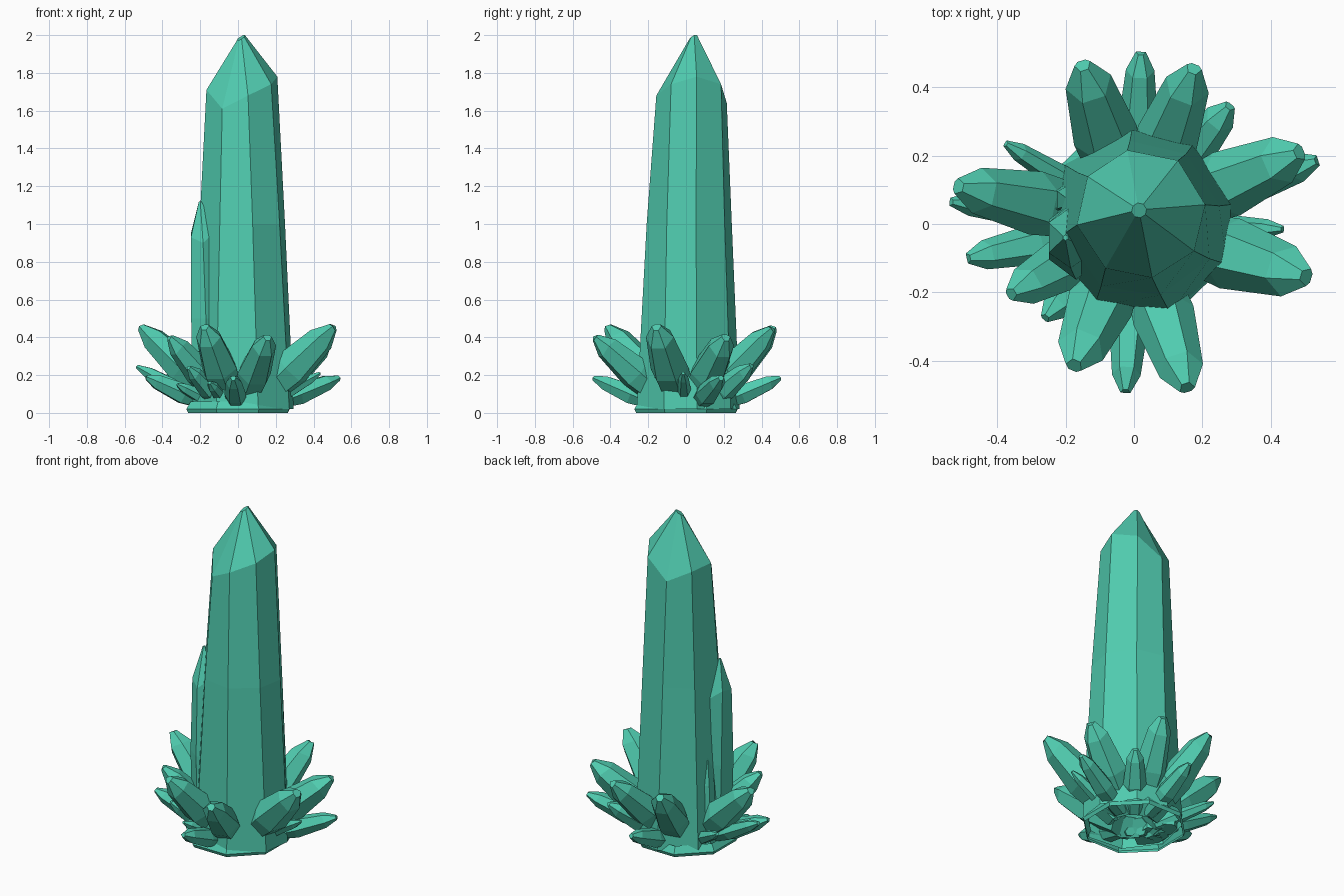
import bpy, bmesh, math
from mathutils import Vector

if "Cube" in bpy.data.objects:
    bpy.data.objects.remove(bpy.data.objects["Cube"])

teal = bpy.data.materials.new("teal crystal")
teal.diffuse_color = (0.08, 0.60, 0.43, 1)
teal.use_nodes = True
teal.node_tree.nodes["Principled BSDF"].inputs["Base Color"].default_value = teal.diffuse_color


def loft(name, rings, bottom=True, top=True):
    """Skin a list of equal-sized point rings and cap the chosen ends."""
    bm = bmesh.new()
    rows = [[bm.verts.new(p) for p in ring] for ring in rings]
    n = len(rows[0])
    for a, b in zip(rows, rows[1:]):
        for i in range(n):
            j = (i + 1) % n
            bm.faces.new((a[i], a[j], b[j], b[i]))
    if bottom:
        bm.faces.new(rows[0][::-1])
    if top:
        bm.faces.new(rows[-1])
    me = bpy.data.meshes.new(name)
    bm.to_mesh(me)
    bm.free()
    me.materials.append(teal)
    ob = bpy.data.objects.new(name, me)
    bpy.context.collection.objects.link(ob)
    return ob


def ring(cx, cy, r, zs, angles, stretch=1):
    """Polygon with corners at the given angles; zs is one height or one per corner."""
    if not isinstance(zs, (list, tuple)):
        zs = [zs] * len(angles)
    return [(cx + r * math.cos(math.radians(a)),
             cy + stretch * r * math.sin(math.radians(a)), z)
            for a, z in zip(angles, zs)]


def shard(name, base, tip, r, n=6):
    """Small crystal: narrow root, wide waist, shoulder and blunt slanted tip."""
    base, tip = Vector(base), Vector(tip)
    d = tip - base
    length = d.length
    d.normalize()
    side = d.cross(Vector((0, 0, 1))).normalized()
    up = side.cross(d)
    rings = []
    for t, k, slant in ((0, 0.72, 0), (0.46, 1.0, 0), (0.85, 0.72, 0.12), (1, 0.25, 0.06)):
        pts = []
        for i in range(n):
            a = -math.tau * i / n
            off = slant * r * math.cos(2 * a)
            p = (base + d * (length * t + off)
                 + (side * math.cos(a) + up * math.sin(a)) * r * k)
            p.z = max(p.z, 0.01)
            pts.append(p)
        rings.append([pts[0]] + pts[:0:-1])
    return loft(name, rings)


# Main column, open below, with an uneven shoulder and an off-centre point
low_corners = [11, 56, 95, 143, 192, 241, 288, 334]
top_corners = [8, 55, 102, 145, 190, 237, 280, 325]
mid_corners = [(a + b) / 2 for a, b in zip(low_corners, top_corners)]
shoulder = [1.78, 1.74, 1.64, 1.70, 1.71, 1.61, 1.68, 1.74]
peak = [2.0, 2.0, 1.99, 1.98, 1.97, 1.97, 1.98, 1.99]
loft("main_crystal", [
    ring(0.02, 0.005, 0.28, 0.02, low_corners),
    ring(0.022, 0.015, 0.23, 1.0, mid_corners),
    ring(0.02, 0.03, 0.19, shoulder, top_corners),
    ring(0.015, 0.04, 0.022, peak, top_corners)], bottom=False)

# Upright shards against the left side of the column
hexagon = [30 + 60 * i for i in range(6)]
loft("side_crystal", [
    ring(-0.16, -0.045, 0.09, 0.03, hexagon, 1.3),
    ring(-0.17, -0.045, 0.09, 0.5, hexagon, 1.3),
    ring(-0.185, -0.04, 0.074, [0.93, 0.9, 0.95, 0.93, 0.9, 0.96], hexagon, 1.2),
    ring(-0.20, -0.04, 0.008, 1.12, hexagon)])
loft("side_sliver", [
    ring(-0.18, 0.07, 0.065, 0.03, hexagon),
    ring(-0.18, 0.07, 0.05, 0.4, hexagon),
    ring(-0.175, 0.06, 0.006, 0.7, hexagon)])

# Low open rim at the foot
octagon = [22 + 45 * i for i in range(8)]
loft("foot_rim", [ring(0, 0, 0.285, 0.0, octagon), ring(0, 0, 0.295, 0.02, octagon),
                  ring(0, 0, 0.27, 0.06, octagon)], bottom=False, top=False)

# Rings of shards: tip x, y, z and radius
tall = [(-0.15, 0.465, 0.45, 0.096), (0.175, 0.455, 0.445, 0.092),
        (0.485, 0.21, 0.40, 0.1), (0.505, -0.155, 0.455, 0.106),
        (0.155, -0.48, 0.40, 0.092), (-0.175, -0.415, 0.455, 0.098),
        (-0.36, -0.205, 0.40, 0.08), (-0.515, 0.11, 0.455, 0.094)]
low = [(0.02, 0.50, 0.185, 0.058), (0.28, 0.345, 0.25, 0.065),
       (0.535, 0.185, 0.185, 0.062), (0.435, -0.015, 0.21, 0.038),
       (-0.025, -0.49, 0.185, 0.058), (-0.26, -0.275, 0.24, 0.055),
       (-0.485, -0.10, 0.19, 0.06), (-0.535, 0.065, 0.245, 0.048),
       (-0.375, 0.235, 0.20, 0.038), (-0.15, -0.31, 0.16, 0.04),
       (-0.32, -0.15, 0.15, 0.04)]
for kind, items, root, z0 in (("tall_shard", tall, 0.18, 0.05), ("low_shard", low, 0.25, 0.025)):
    for i, (x, y, z, r) in enumerate(items):
        shard(f"{kind}_{i + 1}", (x * root, y * root, z0), (x, y, z), r)
